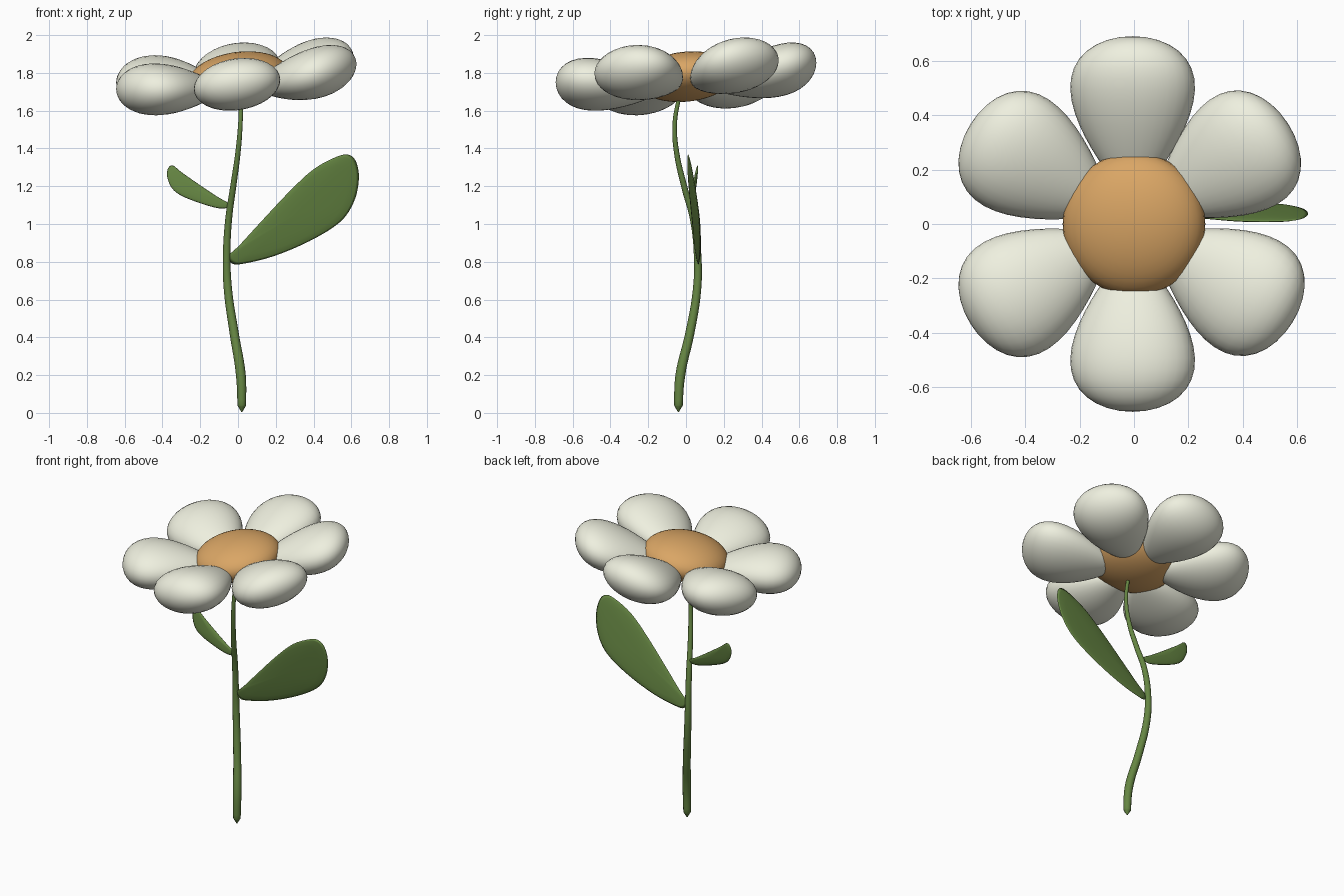
import bpy, bmesh
from math import sin, cos, radians, sqrt
from mathutils import Vector

if "Cube" in bpy.data.objects:
    bpy.data.objects.remove(bpy.data.objects["Cube"])


def material(name, rgb):
    m = bpy.data.materials.new(name)
    m.diffuse_color = (*rgb, 1)
    m.use_nodes = True
    m.node_tree.nodes["Principled BSDF"].inputs["Base Color"].default_value = m.diffuse_color
    return m


GREEN = material("green", (0.13, 0.235, 0.055))
WHITE = material("white", (0.86, 0.87, 0.74))
ORANGE = material("orange", (0.70, 0.38, 0.13))


def finish(bm, name, mat):
    bmesh.ops.recalc_face_normals(bm, faces=bm.faces)
    for f in bm.faces:
        f.smooth = True
    me = bpy.data.meshes.new(name)
    bm.to_mesh(me)
    bm.free()
    me.materials.append(mat)
    ob = bpy.data.objects.new(name, me)
    bpy.context.collection.objects.link(ob)
    return ob


# The flower head leans towards +x and +y
def lean(x, y):
    return 0.105 * x + 0.075 * y


# Petals: egg shapes, narrow at the centre and wide outside
def petal(name, angle, length):
    bm = bmesh.new()
    bmesh.ops.create_uvsphere(bm, u_segments=32, v_segments=20, radius=1)
    ca, sa = cos(radians(angle)), sin(radians(angle))
    for v in bm.verts:
        k = 0.92 + 0.41 * v.co.z
        r = 0.405 + 0.285 * v.co.z + (length - 0.69) * (v.co.z + 1) / 2
        side, up = v.co.x * 0.23 * k, v.co.y * 0.138 * k
        x, y = r * ca - side * sa, r * sa + side * ca
        v.co = (x - 0.005, y, 1.712 + 0.13 * r + up + lean(x, y))
    finish(bm, name, WHITE)


for i, (a, l) in enumerate([(33, 0.68), (90, 0.69), (148.5, 0.70),
                            (211.5, 0.70), (270, 0.69), (328.5, 0.69)]):
    petal(f"petal_{i + 1}", a, l)

# Flower centre: flattened ball
bm = bmesh.new()
bmesh.ops.create_uvsphere(bm, u_segments=40, v_segments=20, radius=1)
for v in bm.verts:
    x, y = v.co.x * 0.262, v.co.y * 0.262
    v.co = (x, y, 1.78 + v.co.z * 0.13 + lean(x, y))
finish(bm, "flower_centre", ORANGE)

# Stem: tapered S-shaped tube (x, y, z, radius)
path = [(0.02, -0.04, 0.005, 0.003), (0.02, -0.04, 0.04, 0.023),
        (0.015, -0.03, 0.2, 0.026), (-0.02, 0.02, 0.42, 0.024),
        (-0.053, 0.058, 0.65, 0.022), (-0.06, 0.062, 0.82, 0.020),
        (-0.05, 0.04, 1.02, 0.018), (-0.025, -0.01, 1.2, 0.016),
        (0.0, -0.05, 1.38, 0.014), (0.012, -0.06, 1.52, 0.012),
        (0.015, -0.045, 1.63, 0.011), (0.01, -0.02, 1.72, 0.010)]
cu = bpy.data.curves.new("stem", 'CURVE')
cu.dimensions = '3D'
cu.bevel_depth = 1
cu.bevel_resolution = 4
cu.resolution_u = 6
cu.use_fill_caps = True
sp = cu.splines.new('BEZIER')
sp.bezier_points.add(len(path) - 1)
for p, (x, y, z, r) in zip(sp.bezier_points, path):
    p.co = (x, y, z)
    p.radius = r
    p.handle_left_type = p.handle_right_type = 'AUTO'
cu.materials.append(GREEN)
stem = bpy.data.objects.new("stem", cu)
bpy.context.collection.objects.link(stem)
bpy.context.view_layer.objects.active = stem
stem.select_set(True)
bpy.ops.object.convert(target='MESH')


# Closed smooth curve through the outline points
def smooth_loop(pts, steps=4):
    pts = [Vector(p) for p in pts]
    n, out = len(pts), []
    for i in range(n):
        a, b, c, d = (pts[(i + j) % n] for j in (-1, 0, 1, 2))
        for s in range(steps):
            t = s / steps
            out.append(0.5 * (2 * b + (c - a) * t + (2 * a - 5 * b + 4 * c - d) * t * t
                              + (3 * b - a - 3 * c + d) * t ** 3))
    return out


# Leaves: thin lens-shaped blades following a leaning plane
def leaf(name, outline, plane, thick):
    loop = smooth_loop(outline)
    mid = sum(loop, Vector((0, 0))) / len(loop)
    n = len(loop)
    bm = bmesh.new()

    def vert(p, off):
        return bm.verts.new((p.x, plane(p.x, p.y) + off, p.y))

    edge = [vert(p, 0) for p in loop]
    for sign in (-1, 1):
        prev = edge
        for s in (0.95, 0.8, 0.55, 0.28):
            ring = [vert(mid + (p - mid) * s, sign * thick * sqrt(1 - s * s)) for p in loop]
            for i in range(n):
                j = (i + 1) % n
                bm.faces.new((prev[i], prev[j], ring[j], ring[i]))
            prev = ring
        tip = vert(mid, sign * thick)
        for i in range(n):
            bm.faces.new((prev[i], prev[(i + 1) % n], tip))
    finish(bm, name, GREEN)


leaf("large_leaf",
     [(-0.05, 0.83), (-0.03, 0.79), (0.03, 0.79), (0.19, 0.83), (0.38, 0.91),
      (0.54, 1.01), (0.615, 1.12), (0.64, 1.24), (0.625, 1.33), (0.585, 1.367),
      (0.52, 1.355), (0.40, 1.29), (0.27, 1.17), (0.12, 1.01), (0.01, 0.89)],
     lambda x, z: 0.206 + 0.085 * x - 0.178 * z, 0.012)
leaf("small_leaf",
     [(-0.04, 1.09), (-0.10, 1.083), (-0.20, 1.11), (-0.30, 1.15), (-0.35, 1.19),
      (-0.375, 1.25), (-0.37, 1.295), (-0.345, 1.31), (-0.30, 1.275),
      (-0.20, 1.205), (-0.11, 1.145), (-0.05, 1.11)],
     lambda x, z: 0.03 + 0.15 * (z - 1.1), 0.010)
